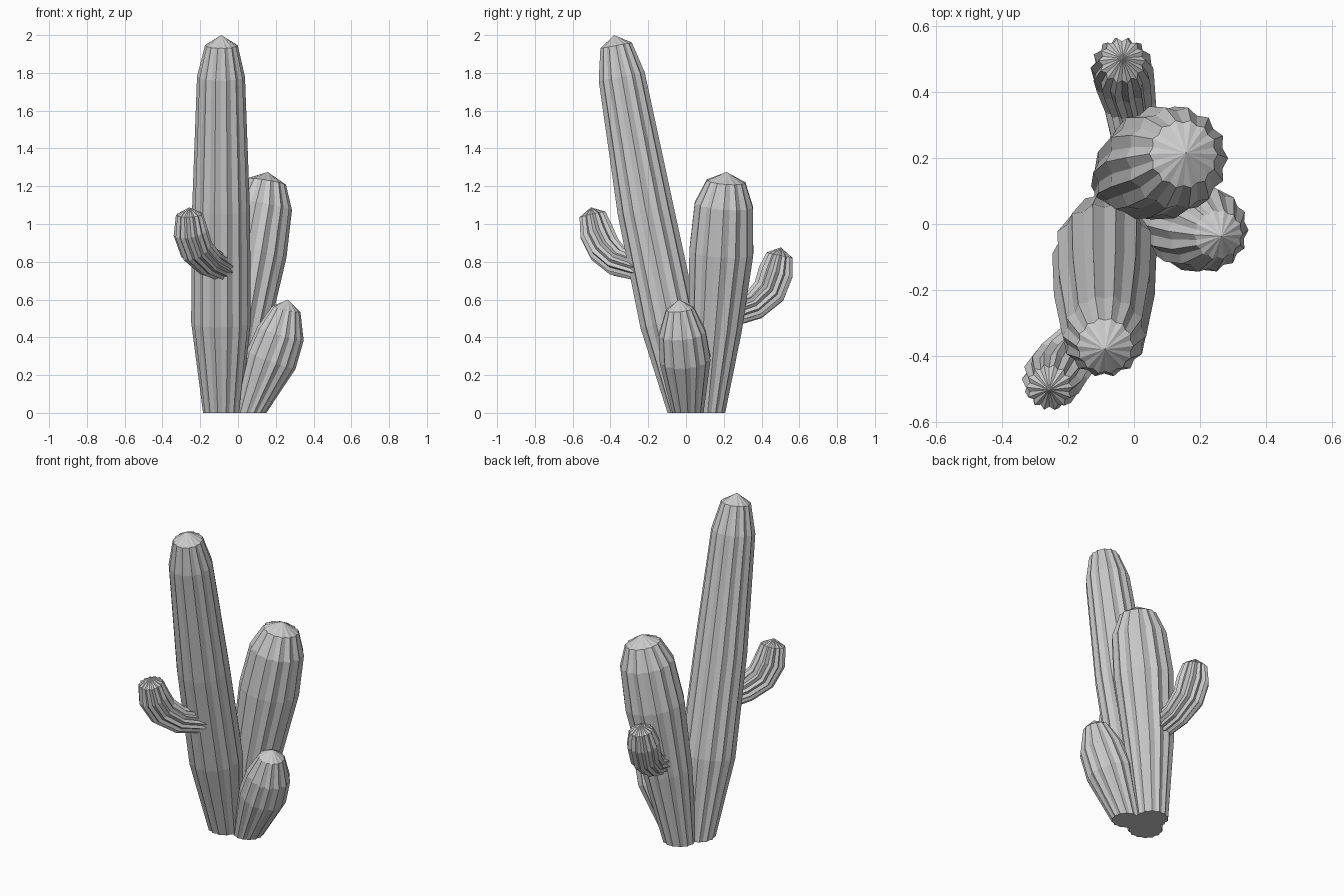
import bpy, bmesh, math
from mathutils import Vector

if "Cube" in bpy.data.objects:
    bpy.data.objects.remove(bpy.data.objects["Cube"])

RIBS = 14


def cactus_part(name, rings, tip, groove, flat_base=True, phase=0.0):
    """Loft a ribbed star section through rings of (x, y, z, radius), closed by a cone tip."""
    bm = bmesh.new()
    centres = [Vector(r[:3]) for r in rings] + [Vector(tip)]
    loops = []
    for i, ring in enumerate(rings):
        before = centres[i] - centres[i - 1] if i else centres[1] - centres[0]
        after = centres[i + 1] - centres[i]
        axis = before.normalized() + after.normalized()
        if i == 0 and flat_base:
            axis = Vector((0, 0, 1))
        turn = Vector((0, 0, 1)).rotation_difference(axis)
        loop = []
        for k in range(RIBS * 2):
            a = math.pi * k / RIBS + phase
            r = ring[3] * (groove if k % 2 else 1.0)
            loop.append(bm.verts.new(centres[i] + turn @ Vector((r * math.cos(a), r * math.sin(a), 0))))
        loops.append(loop)
    n = RIBS * 2
    for lo, hi in zip(loops, loops[1:]):
        for k in range(n):
            bm.faces.new((lo[k], lo[(k + 1) % n], hi[(k + 1) % n], hi[k]))
    apex = bm.verts.new(tip)
    for k in range(n):
        bm.faces.new((loops[-1][k], loops[-1][(k + 1) % n], apex))
    bm.faces.new(loops[0][::-1])
    bmesh.ops.recalc_face_normals(bm, faces=bm.faces)
    mesh = bpy.data.meshes.new(name)
    bm.to_mesh(mesh)
    bm.free()
    obj = bpy.data.objects.new(name, mesh)
    bpy.context.collection.objects.link(obj)
    return obj


# Three trunks sharing a base
cactus_part("tall_trunk", [
    (-0.085, 0.00, 0.0, 0.10), (-0.09, -0.09, 0.48, 0.158), (-0.09, -0.215, 1.08, 0.153),
    (-0.09, -0.34, 1.78, 0.127), (-0.088, -0.37, 1.945, 0.087)], (-0.088, -0.38, 2.0), 0.91)
cactus_part("middle_trunk", [
    (-0.035, 0.115, 0.0, 0.095), (0.02, 0.155, 0.45, 0.145), (0.085, 0.187, 0.85, 0.174),
    (0.13, 0.2, 1.10, 0.158), (0.15, 0.212, 1.225, 0.105)], (0.158, 0.215, 1.275), 0.91)
cactus_part("short_trunk", [
    (0.065, 0.01, 0.0, 0.085), (0.175, -0.005, 0.28, 0.138), (0.225, -0.02, 0.42, 0.128),
    (0.256, -0.032, 0.55, 0.076)], (0.265, -0.037, 0.6), 0.91)

# Curved side arms
cactus_part("front_arm", [
    (-0.08, -0.24, 0.765, 0.07), (-0.155, -0.36, 0.80, 0.08), (-0.22, -0.43, 0.865, 0.09),
    (-0.25, -0.473, 0.955, 0.092), (-0.257, -0.495, 1.05, 0.072)],
    (-0.258, -0.503, 1.088), 0.84, False)
cactus_part("back_arm", [
    (0.01, 0.22, 0.52, 0.07), (-0.012, 0.36, 0.57, 0.08), (-0.03, 0.44, 0.645, 0.092),
    (-0.037, 0.475, 0.745, 0.095), (-0.036, 0.495, 0.835, 0.072)],
    (-0.035, 0.503, 0.876), 0.84, False)
